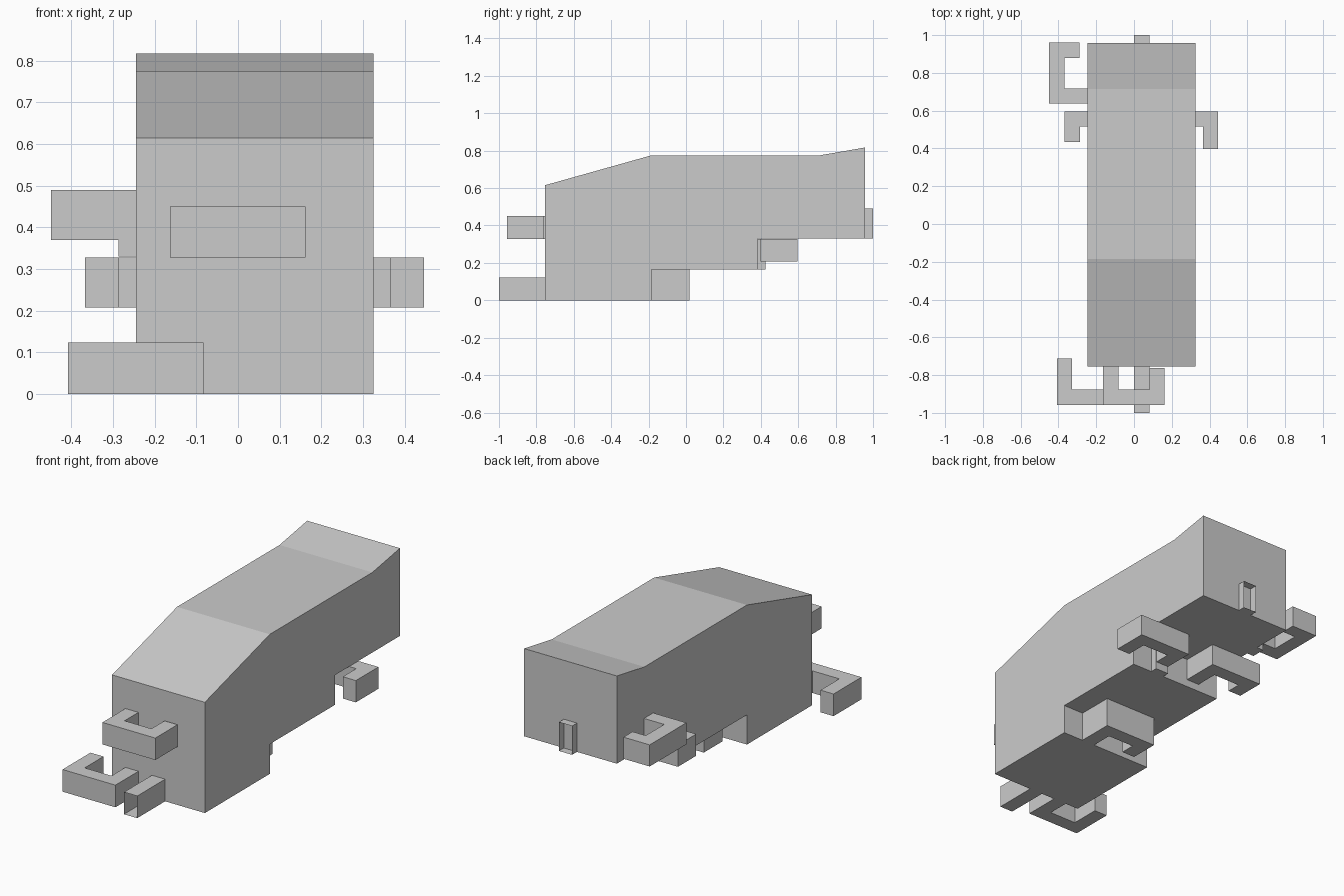
import bpy, bmesh

if "Cube" in bpy.data.objects:
    bpy.data.objects.remove(bpy.data.objects["Cube"])


def prism(name, pts, place, lo, hi, drop=None):
    """Extrude a closed 2D outline between lo and hi; drop optionally removes faces."""
    bm = bmesh.new()
    a = [bm.verts.new(place(u, v, lo)) for u, v in pts]
    b = [bm.verts.new(place(u, v, hi)) for u, v in pts]
    bm.faces.new(a)
    bm.faces.new(b[::-1])
    n = len(pts)
    for i in range(n):
        j = (i + 1) % n
        bm.faces.new((a[j], a[i], b[i], b[j]))
    bmesh.ops.recalc_face_normals(bm, faces=bm.faces)
    if drop:
        bmesh.ops.delete(bm, geom=[f for f in bm.faces if drop(f)], context='FACES_ONLY')
    me = bpy.data.meshes.new(name)
    bm.to_mesh(me)
    bm.free()
    ob = bpy.data.objects.new(name, me)
    bpy.context.collection.objects.link(ob)
    return ob


def side(u, v, w):
    return (w, u, v)


def plan(u, v, w):
    return (u, v, w)


def plan_swapped(u, v, w):
    return (v, u, w)


def hook(name, root, far, wall, out, tip, z0, z1, place=plan, t=0.08):
    """C-shaped hook: arm at root meets the wall, spine at out, free tip at far."""
    s = t if far > root else -t
    d = t if out > wall else -t
    pts = [(root, wall), (root, out), (far, out), (far, tip),
           (far - s, tip), (far - s, out - d), (root + s, out - d), (root + s, wall)]
    return prism(name, pts, place, z0, z1)


def stub(name, x0, x1, y0, y1, z0, z1, drop=None):
    return prism(name, [(x0, y0), (x1, y0), (x1, y1), (x0, y1)], plan, z0, z1, drop)


# Main hull: stepped underside, sloping roof
prism("body", [(-0.755, 0), (-0.755, 0.615), (-0.185, 0.775), (0.715, 0.775),
               (0.957, 0.817), (0.957, 0.33), (0.385, 0.33), (0.385, 0.165),
               (-0.185, 0.165), (-0.185, 0)], side, -0.245, 0.325)

# Front hooks
hook("front_upper_hook", -0.163, 0.162, -0.755, -0.957, -0.762, 0.328, 0.45)
hook("front_lower_hook", -0.083, -0.408, -0.755, -0.957, -0.712, 0, 0.123)

# Hooks under the steps
hook("right_step_hook", 0.122, 0.446, 0.385, 0.595, 0.397, 0.207, 0.328)
hook("left_step_hook", -0.042, -0.367, 0.385, 0.595, 0.435, 0.207, 0.328)
hook("middle_step_hook", 0.2, -0.122, -0.185, 0.018, -0.145, 0, 0.164)

# Hook on the left rear wall
hook("left_rear_hook", 0.638, 0.96, -0.245, -0.449, -0.288, 0.37, 0.49, plan_swapped)

# Small mounting blocks and open-ended stubs
stub("left_rear_mount", -0.287, -0.245, 0.638, 0.718, 0.33, 0.49)
stub("right_step_mount", 0.122, 0.204, 0.385, 0.425, 0.165, 0.328)
stub("front_stub", 0, 0.081, -1.0, -0.755, 0, 0.123, lambda f: f.normal.y < -0.9)
stub("rear_stub", 0, 0.081, 0.957, 1.0, 0.33, 0.49, lambda f: f.normal.y > 0.9)
